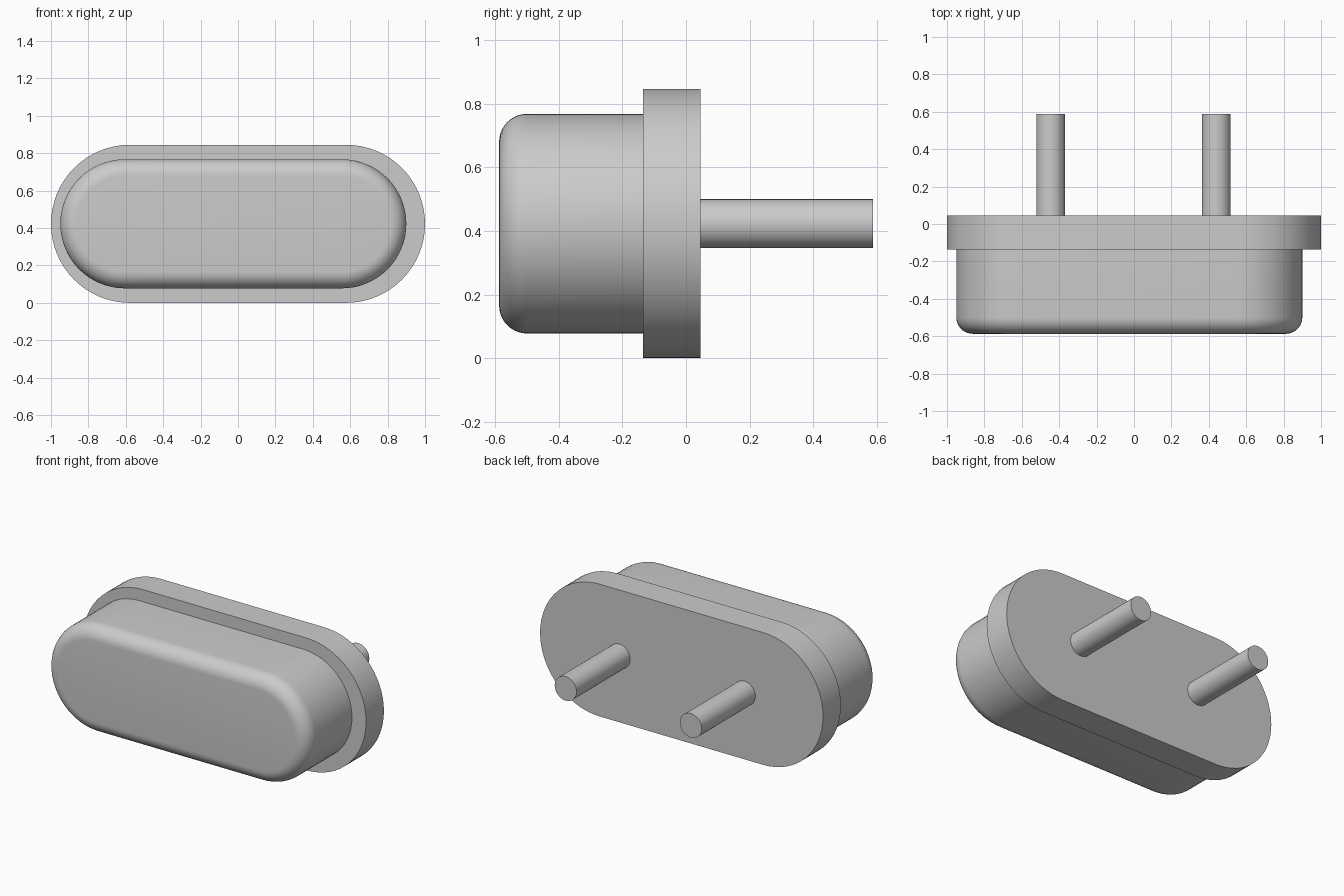
import bpy, bmesh, math

cube = bpy.data.objects.get("Cube")
if cube:
    bpy.data.objects.remove(cube, do_unlink=True)

grey = bpy.data.materials.new("plain grey")
grey.use_nodes = True
COLOUR = (0.6, 0.6, 0.6, 1.0)
grey.diffuse_color = COLOUR
grey.node_tree.nodes["Principled BSDF"].inputs["Base Color"].default_value = COLOUR

MID_Z = 0.4225  # height of the shared centre line


def capsule_ring(bm, cx, half, radius, y, segs=32):
    """One outline with two round ends joined by straights (a circle if half is 0)."""
    ring = []
    for side in (1, -1):
        for i in range(segs + 1):
            if half == 0 and i == segs:
                continue
            a = side * math.pi / 2 - math.pi * i / segs
            ring.append(bm.verts.new((cx + side * half + radius * math.cos(a), y,
                                      MID_Z + radius * math.sin(a))))
    return ring


def loft(name, cx, half, profile):
    """Solid through outlines given as (y, radius), capped at both ends."""
    bm = bmesh.new()
    rings = [capsule_ring(bm, cx, half, r, y) for y, r in profile]
    for a, b in zip(rings, rings[1:]):
        for i in range(len(a)):
            j = (i + 1) % len(a)
            bm.faces.new((a[i], a[j], b[j], b[i]))
    bm.faces.new(rings[0])
    bm.faces.new(rings[-1])
    bmesh.ops.recalc_face_normals(bm, faces=bm.faces)
    mesh = bpy.data.meshes.new(name)
    bm.to_mesh(mesh)
    bm.free()
    mesh.materials.append(grey)
    obj = bpy.data.objects.new(name, mesh)
    bpy.context.collection.objects.link(obj)
    bpy.ops.object.select_all(action='DESELECT')
    obj.select_set(True)
    bpy.context.view_layer.objects.active = obj
    bpy.ops.object.shade_smooth_by_angle(angle=math.radians(30))
    return obj


# Base flange
loft("flange", 0, 0.5775, [(-0.135, MID_Z), (0.045, MID_Z)])

# Housing with a rounded front rim, set slightly off centre
R, FILLET, FRONT, STEPS = 0.345, 0.088, -0.587, 10
rim = []
for k in range(STEPS + 1):
    t = math.pi / 2 * k / STEPS
    rim.append((FRONT + FILLET * (1 - math.cos(t)), R - FILLET * (1 - math.sin(t))))
loft("housing", -0.025, 0.58, rim + [(-0.13, R)])

# Two pins at the back
for name, x in (("right_pin", -0.445), ("left_pin", 0.44)):
    loft(name, x, 0, [(0.04, 0.077), (0.587, 0.077)])
